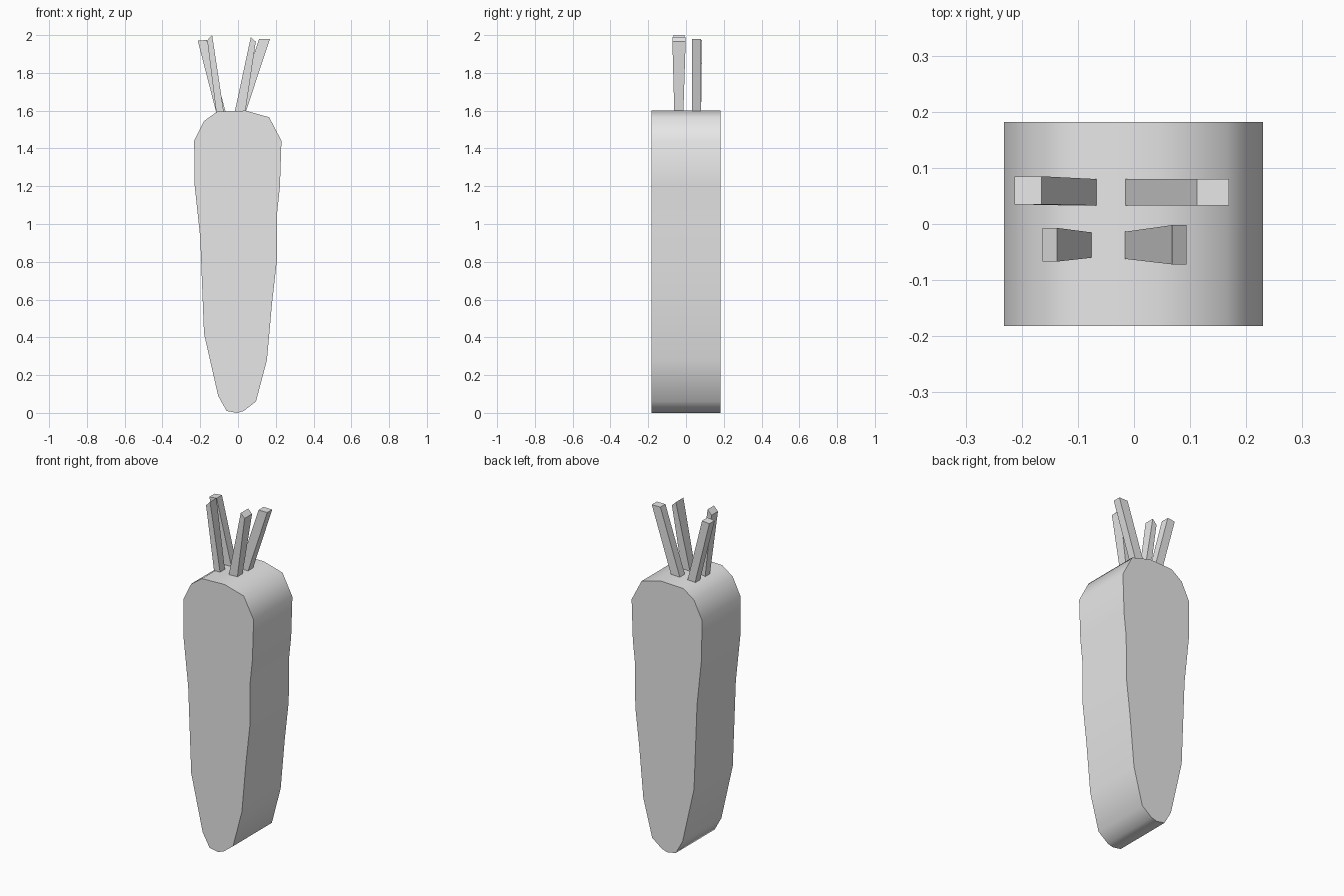
import bpy
import bmesh
import math

cube = bpy.data.objects.get("Cube")
if cube:
    bpy.data.objects.remove(cube, do_unlink=True)

grey = bpy.data.materials.new("plain grey")
grey.use_nodes = True
grey.diffuse_color = (0.8, 0.8, 0.8, 1)
grey.node_tree.nodes["Principled BSDF"].inputs["Base Color"].default_value = (0.8, 0.8, 0.8, 1)


def loft(name, start, end, smooth=False):
    """Solid between two matching outlines."""
    bm = bmesh.new()
    a = [bm.verts.new(p) for p in start]
    b = [bm.verts.new(p) for p in end]
    n = len(a)
    bm.faces.new(a)
    bm.faces.new(b[::-1])
    for i in range(n):
        j = (i + 1) % n
        bm.faces.new((a[i], b[i], b[j], a[j]))
    bmesh.ops.recalc_face_normals(bm, faces=bm.faces)
    mesh = bpy.data.meshes.new(name)
    bm.to_mesh(mesh)
    bm.free()
    mesh.materials.append(grey)
    obj = bpy.data.objects.new(name, mesh)
    bpy.context.collection.objects.link(obj)
    if smooth:
        bpy.ops.object.select_all(action="DESELECT")
        obj.select_set(True)
        bpy.context.view_layer.objects.active = obj
        bpy.ops.object.shade_smooth_by_angle(angle=math.radians(60))
    return obj


# Root: one hand-cut outline, extruded front to back
outline = [
    (-0.06, 0.01), (-0.005, 0), (0.03, 0.01), (0.095, 0.06), (0.153, 0.28),
    (0.18, 0.58), (0.206, 0.81), (0.207, 1.06), (0.222, 1.2), (0.23, 1.44),
    (0.165, 1.565), (0.04, 1.6), (-0.11, 1.595), (-0.18, 1.545),
    (-0.232, 1.44), (-0.23, 1.21), (-0.2, 0.93), (-0.18, 0.42), (-0.105, 0.09),
]
DEPTH = 0.182
loft("carrot_root", [(x, -DEPTH, z) for x, z in outline],
     [(x, DEPTH, z) for x, z in outline], smooth=True)


def stem(name, base_x, base_y, top_x, top_y, top_z):
    """Leaning square stalk; each pair gives the low and high edge."""
    def ring(xs, ys, zs):
        return [(xs[i], ys[j], zs[i]) for i, j in ((0, 0), (1, 0), (1, 1), (0, 1))]
    loft(name, ring(base_x, base_y, (1.59, 1.59)), ring(top_x, top_y, top_z))


# Stalks on the crown
stem("stem_back_right", (-0.115, -0.065), (0.033, 0.08),
     (-0.213, -0.165), (0.035, 0.085), (1.97, 1.975))
stem("stem_front_right", (-0.115, -0.075), (-0.06, -0.015),
     (-0.163, -0.137), (-0.067, -0.007), (1.972, 2.0))
stem("stem_back_left", (-0.018, 0.04), (0.033, 0.08),
     (0.112, 0.169), (0.033, 0.08), (1.98, 1.98))
stem("stem_front_left", (-0.018, 0.038), (-0.062, -0.014),
     (0.068, 0.094), (-0.072, -0.002), (1.99, 1.965))
